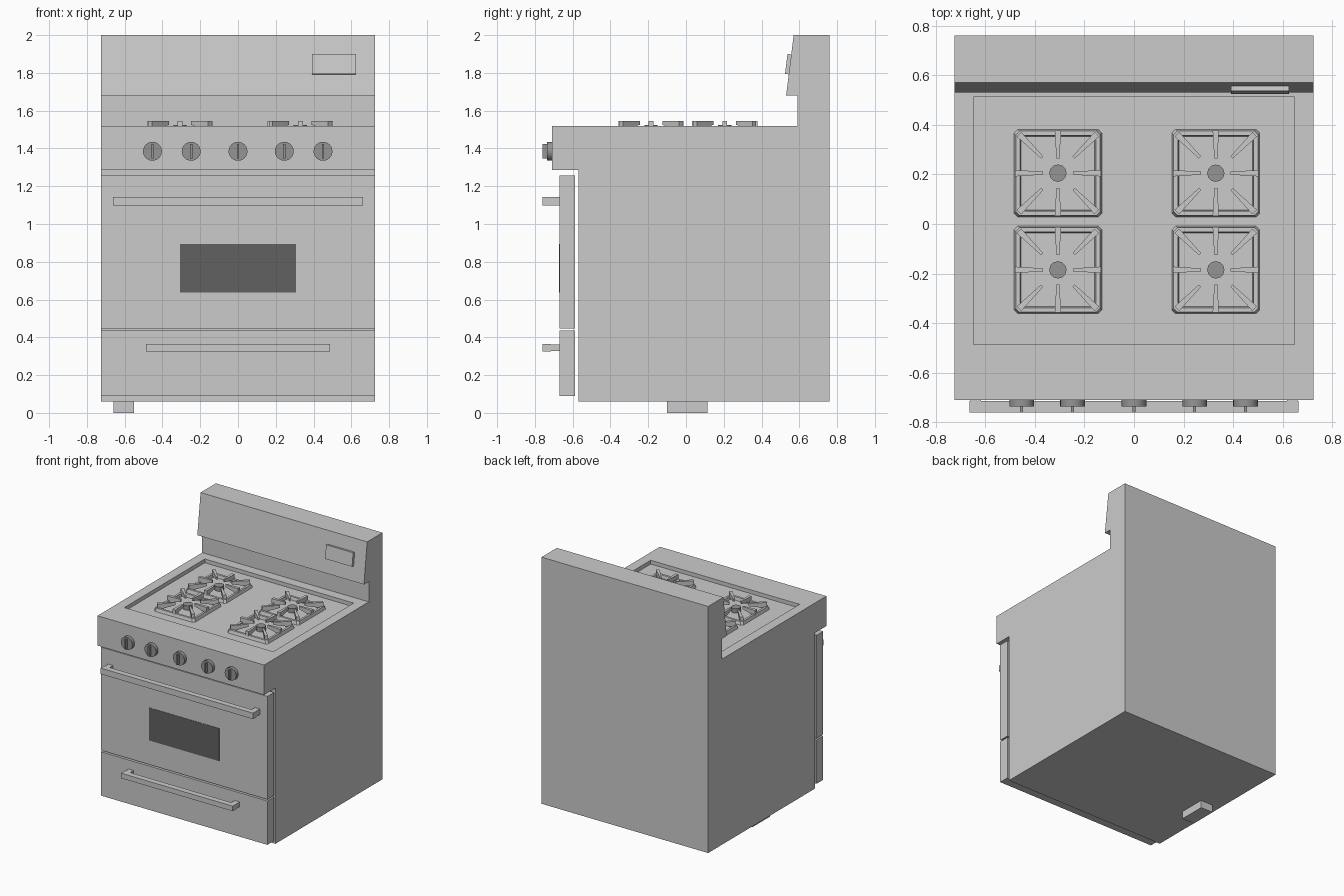
import bpy, bmesh, math
from mathutils import Vector, Matrix

if "Cube" in bpy.data.objects:
    bpy.data.objects.remove(bpy.data.objects["Cube"])

DARK = bpy.data.materials.new("dark_grey")
DARK.diffuse_color = (0.12, 0.12, 0.12, 1)
DARK.use_nodes = True
DARK.node_tree.nodes["Principled BSDF"].inputs["Base Color"].default_value = DARK.diffuse_color
KNOB = bpy.data.materials.new("mid_grey")
KNOB.diffuse_color = (0.3, 0.3, 0.3, 1)
KNOB.use_nodes = True
KNOB.node_tree.nodes["Principled BSDF"].inputs["Base Color"].default_value = KNOB.diffuse_color


def finish(name, bm, mat=None):
    bmesh.ops.recalc_face_normals(bm, faces=bm.faces)
    me = bpy.data.meshes.new(name)
    bm.to_mesh(me)
    bm.free()
    ob = bpy.data.objects.new(name, me)
    bpy.context.collection.objects.link(ob)
    if mat:
        me.materials.append(mat)
    return ob


def add_box(bm, x, y, z):
    m = Matrix.Translation(((x[0]+x[1])/2, (y[0]+y[1])/2, (z[0]+z[1])/2))
    m = m @ Matrix.Diagonal((x[1]-x[0], y[1]-y[0], z[1]-z[0], 1))
    return bmesh.ops.create_cube(bm, size=1, matrix=m)["verts"]


def box(name, x, y, z, mat=None):
    bm = bmesh.new()
    add_box(bm, x, y, z)
    return finish(name, bm, mat)


def add_cyl(bm, r, depth, sides, matrix):
    bmesh.ops.create_cone(bm, cap_ends=True, segments=sides, radius1=r,
                          radius2=r, depth=depth, matrix=matrix)


# Body with splashback: side profile extruded across the width
W = 0.725
profile = [(-0.57, 0.06), (0.76, 0.06), (0.76, 2.0), (0.57, 2.0), (0.53, 1.68),
           (0.59, 1.68), (0.59, 1.52), (-0.71, 1.52), (-0.71, 1.285), (-0.57, 1.285)]
bm = bmesh.new()
side = bm.faces.new([bm.verts.new((-W, y, z)) for y, z in profile])
ext = bmesh.ops.extrude_face_region(bm, geom=[side])
bmesh.ops.translate(bm, vec=(2*W, 0, 0),
                    verts=[g for g in ext["geom"] if isinstance(g, bmesh.types.BMVert)])
bmesh.ops.recalc_face_normals(bm, faces=bm.faces)

# Sunken cooktop
top = next(f for f in bm.faces if all(abs(v.co.z - 1.52) < 1e-4 for v in f.verts))
bmesh.ops.inset_region(bm, faces=[top], thickness=0.05)
for v in top.verts:
    v.co = (math.copysign(0.648, v.co.x), 0.513 if v.co.y > 0 else -0.487, 1.52)
well = bmesh.ops.extrude_discrete_faces(bm, faces=[top])["faces"][0]
FLOOR = 1.49
for v in well.verts:
    v.co.z = FLOOR
finish("body", bm)

# Burners and grates
for i, (cx, cy) in enumerate((x, y) for x in (-0.307, 0.33) for y in (-0.185, 0.205)):
    bm = bmesh.new()
    add_cyl(bm, 0.035, 0.035, 12, Matrix.Translation((cx, cy, FLOOR + 0.0175)))
    finish(f"burner_{i}", bm, KNOB)

    # frame: chamfered square ring
    bm = bmesh.new()
    rings = []
    for h, c, z in ((0.177, 0.015, FLOOR), (0.170, 0.015, 1.515),
                    (0.153, 0.008, 1.515), (0.148, 0.008, FLOOR)):
        pts = []
        for k in range(4):
            rot = Matrix.Rotation(k*math.pi/2, 3, 'Z')
            pts += [rot @ Vector((h, h-c, z)), rot @ Vector((h-c, h, z))]
        rings.append([bm.verts.new(p + Vector((cx, cy, 0))) for p in pts])
    for a, b in zip(rings, rings[1:] + rings[:1]):
        for k in range(8):
            j = (k+1) % 8
            bm.faces.new((a[k], a[j], b[j], b[k]))
    # eight tapered fingers
    for k in range(8):
        inner, outer = (0.06, 0.173) if k % 2 == 0 else (0.09, 0.222)
        verts = add_box(bm, (inner, outer), (-0.5, 0.5), (0, 1))
        for v in verts:
            out = v.co.x > (inner + outer)/2
            v.co.y *= 0.026 if out else 0.012
            v.co.z = 1.546 if v.co.z > 0.5 else (1.5 if out else 1.525)
        bmesh.ops.rotate(bm, verts=verts, cent=(0, 0, 0),
                         matrix=Matrix.Rotation(k*math.pi/4, 3, 'Z'))
        bmesh.ops.translate(bm, verts=verts, vec=(cx, cy, 0))
    finish(f"grate_{i}", bm)

# Control knobs with grip ridge
for i, x in enumerate((-0.453, -0.248, 0, 0.245, 0.45)):
    bm = bmesh.new()
    add_cyl(bm, 0.05, 0.03, 24,
            Matrix.Translation((x, -0.722, 1.385)) @ Matrix.Rotation(math.pi/2, 4, 'X'))
    add_box(bm, (x-0.006, x+0.006), (-0.76, -0.73), (1.347, 1.423))
    knob = finish(f"knob_{i}", bm, KNOB)
    bpy.ops.object.select_all(action='DESELECT')
    bpy.context.view_layer.objects.active = knob
    knob.select_set(True)
    bpy.ops.object.shade_smooth_by_angle()

# Display panel lying on the tilted splashback
display = box("display", (-0.1175, 0.1175), (-0.02, 0.005), (-0.053, 0.053))
display.location = (0.508, 0.5506, 1.845)
display.rotation_euler.x = -math.atan2(0.04, 0.32)

# Oven door, window and drawer
box("oven_door", (-W, W), (-0.67, -0.588), (0.447, 1.258))
box("door_window", (-0.306, 0.306), (-0.672, -0.66), (0.637, 0.895), DARK)
box("drawer", (-W, W), (-0.67, -0.588), (0.09, 0.435))


# Handles: bar with two end posts
def handle(name, half, z, post):
    bm = bmesh.new()
    add_box(bm, (-half, half), (-0.76, -0.715), z)
    for s in (-1, 1):
        add_box(bm, sorted((s*half*0.995, s*(half-post))), (-0.72, -0.665),
                (z[0]+0.002, z[1]-0.002))
    finish(name, bm)


handle("door_handle", 0.663, (1.097, 1.144), 0.045)
handle("drawer_handle", 0.486, (0.325, 0.365), 0.045)

# Single side foot
box("foot", (-0.66, -0.55), (-0.10, 0.115), (0, 0.065))
